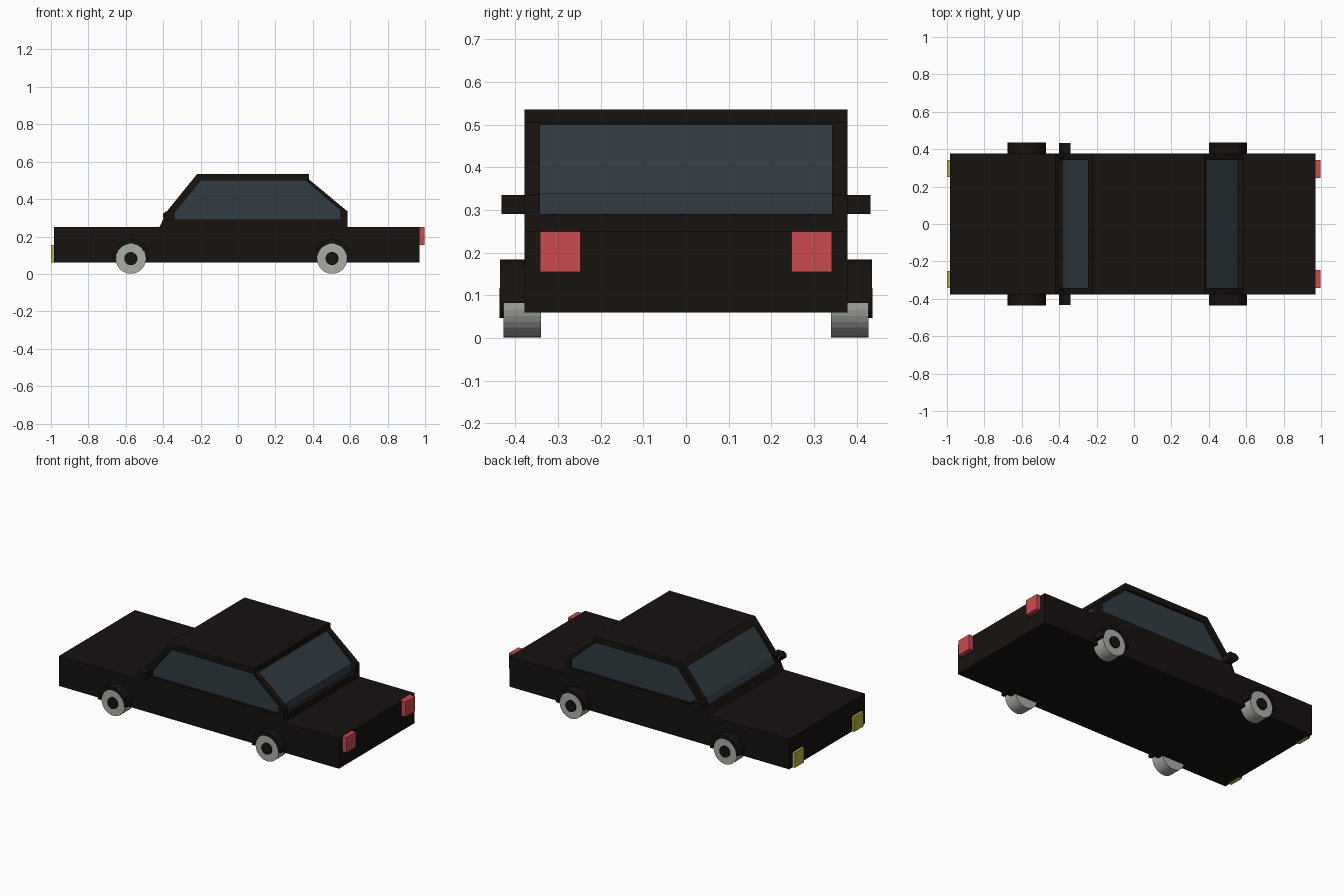
import bpy, bmesh, math
from mathutils import Matrix

if "Cube" in bpy.data.objects:
    bpy.data.objects.remove(bpy.data.objects["Cube"])


def material(name, rgb):
    m = bpy.data.materials.new(name)
    m.diffuse_color = (*rgb, 1)
    m.use_nodes = True
    m.node_tree.nodes["Principled BSDF"].inputs["Base Color"].default_value = m.diffuse_color
    return m


BLACK = material("black_paint", (0.008, 0.006, 0.005))
GLASS = material("dark_glass", (0.03, 0.045, 0.055))
GREY = material("wheel_grey", (0.40, 0.42, 0.38))
RED = material("red_lamp", (0.58, 0.07, 0.08))
YELLOW = material("yellow_lamp", (0.50, 0.46, 0.06))


def finish(bm, name, mat=None):
    bmesh.ops.recalc_face_normals(bm, faces=bm.faces)
    me = bpy.data.meshes.new(name)
    bm.to_mesh(me)
    bm.free()
    ob = bpy.data.objects.new(name, me)
    bpy.context.collection.objects.link(ob)
    if mat:
        me.materials.append(mat)
    return ob


def prism(name, profile, y0, y1, mat=None):
    """Extrude an x-z outline from y0 to y1."""
    bm = bmesh.new()
    face = bm.faces.new([bm.verts.new((x, y0, z)) for x, z in profile])
    ext = bmesh.ops.extrude_face_region(bm, geom=[face])
    moved = [v for v in ext["geom"] if isinstance(v, bmesh.types.BMVert)]
    bmesh.ops.translate(bm, verts=moved, vec=(0, y1 - y0, 0))
    return finish(bm, name, mat)


def box(name, x0, x1, y0, y1, z0, z1, mat=None):
    return prism(name, [(x0, z0), (x1, z0), (x1, z1), (x0, z1)], y0, y1, mat)


def circle(cx, cz, r, n, start=0.0, sweep=2 * math.pi, closed=True):
    steps = n if closed else n - 1
    return [(cx + r * math.cos(start + sweep * i / steps),
             cz + r * math.sin(start + sweep * i / steps)) for i in range(n)]


def cut(target, cutter):
    mod = target.modifiers.new("window_cut", 'BOOLEAN')
    mod.operation = 'DIFFERENCE'
    mod.solver = 'EXACT'
    mod.object = cutter
    cutter.hide_render = True
    cutter.hide_set(True)


# Lower body
box("body", -0.985, 0.97, -0.378, 0.378, 0.06, 0.25, BLACK)

# Cabin frame with window openings through the sides and through front/back
cabin = prism("cabin_frame",
              [(-0.42, 0.25), (-0.38, 0.335), (-0.218, 0.535), (0.38, 0.535),
               (0.38, 0.505), (0.585, 0.335), (0.585, 0.25)],
              -0.378, 0.378, BLACK)
side_cutter = prism("side_window_cutter",
                    [(-0.36, 0.29), (-0.345, 0.322), (-0.2, 0.499),
                     (0.365, 0.499), (0.547, 0.34), (0.547, 0.29)],
                    -0.5, 0.5)
cut(cabin, side_cutter)
end_cutter = box("end_window_cutter", -0.8, 0.8, -0.342, 0.342, 0.29, 0.499)
cut(cabin, end_cutter)

# Glass block set slightly inside the frame
prism("window_glass",
      [(-0.388, 0.28), (-0.365, 0.330), (-0.228, 0.505), (0.375, 0.505),
       (0.555, 0.338), (0.555, 0.28)],
      -0.362, 0.362, GLASS)

# Wheels, hubs and half-ring arches
for end, cx in (("front", -0.573), ("rear", 0.503)):
    for side, s in (("right", -1), ("left", 1)):
        cz = 0.082
        prism(f"{end}_{side}_wheel", circle(cx, cz, 0.081, 32),
              s * 0.34, s * 0.427, GREY)
        prism(f"{end}_{side}_hub", circle(cx, cz, 0.035, 24),
              s * 0.40, s * 0.437, BLACK)
        arch = (circle(cx, cz, 0.102, 17, 0, math.pi, False)
                + circle(cx, cz, 0.082, 17, math.pi, -math.pi, False))
        prism(f"{end}_{side}_arch", arch, s * 0.36, s * 0.436, BLACK)

# Lamps and mirrors on both sides
for side, s in (("right", -1), ("left", 1)):
    box(f"{side}_tail_lamp", 0.96, 0.998, s * 0.247, s * 0.342, 0.155, 0.25, RED)
    box(f"{side}_head_lamp", -1.0, -0.975, s * 0.25, s * 0.343, 0.06, 0.155, YELLOW)
    mirror = [(-0.40, 0.302), (-0.385, 0.29), (-0.34, 0.29),
              (-0.34, 0.335), (-0.385, 0.335), (-0.40, 0.322)]
    prism(f"{side}_mirror", mirror, s * 0.35, s * 0.432, BLACK)
